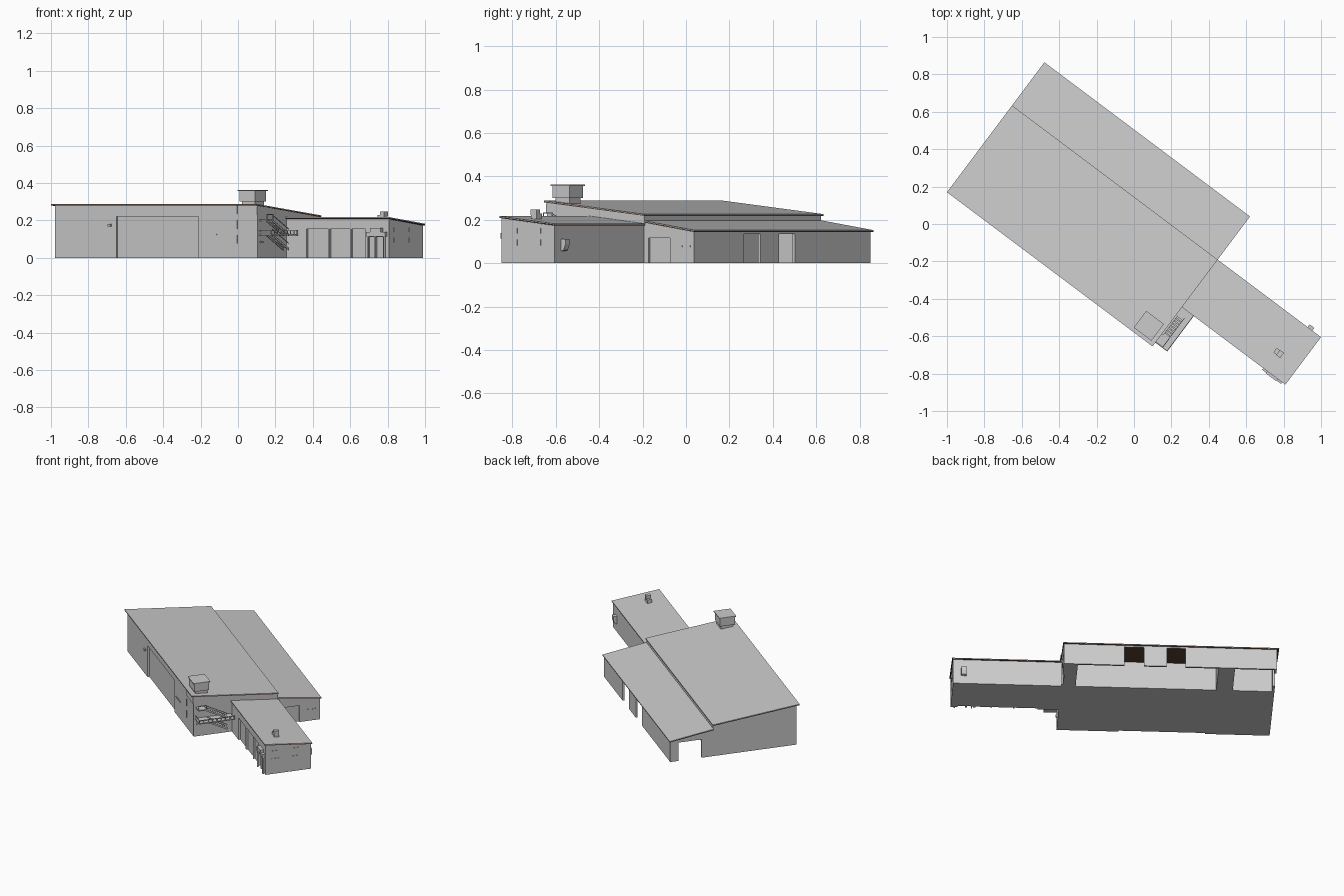
import bpy, bmesh, math
from mathutils import Matrix

# Building axes: u = along the length, v = front to back; turned into place
PLACE = Matrix.Translation((-1, 0.17, 0)) @ Matrix.Rotation(-math.atan(0.75), 4, 'Z')

brown = bpy.data.materials.new("brown_soffit")
brown.diffuse_color = (0.11, 0.055, 0.035, 1)


def prism(name, u0, u1, profile, mat=None):
    """Extrude a (v, z) profile along u."""
    bm = bmesh.new()
    f = bm.faces.new([bm.verts.new((u0, v, z)) for v, z in profile])
    ext = bmesh.ops.extrude_face_region(bm, geom=[f])
    moved = [e for e in ext["geom"] if isinstance(e, bmesh.types.BMVert)]
    bmesh.ops.translate(bm, vec=(u1 - u0, 0, 0), verts=moved)
    bmesh.ops.recalc_face_normals(bm, faces=bm.faces)
    me = bpy.data.meshes.new(name)
    bm.to_mesh(me)
    bm.free()
    ob = bpy.data.objects.new(name, me)
    bpy.context.collection.objects.link(ob)
    ob.matrix_world = PLACE
    if mat:
        me.materials.append(mat)
    return ob


def box(name, u0, u1, v0, v1, z0, z1, mat=None):
    return prism(name, u0, u1, [(v0, z0), (v1, z0), (v1, z1), (v0, z1)], mat)


def cut(target, *size):
    c = box("cutter", *size)
    c.hide_render = True
    c.hide_viewport = True
    m = target.modifiers.new("cut", 'BOOLEAN')
    m.operation = 'DIFFERENCE'
    m.solver = 'EXACT'
    m.object = c


def slab(name, u0, u1, a, b, t, mat=None):
    """Sloping slab between two (v, z) points, t thick."""
    return prism(name, u0, u1, [a, b, (b[0], b[1] - t), (a[0], a[1] - t)], mat)


def roof(name, u0, u1, a, b):
    slab(name, u0, u1, a, b, 0.004)
    slab(name + "_soffit", u0 + 0.001, u1 - 0.001,
         (a[0] + 0.001, a[1] - 0.0042), (b[0] - 0.001, b[1] - 0.0042), 0.004, brown)


# Main hall with recessed sliding door
hall = prism("main_hall", 0.015, 1.37, [(0.015, 0), (0.575, 0), (0.575, 0.218), (0.015, 0.279)])
cut(hall, 0.426, 0.976, -0.1, 0.027, -0.1, 0.22)
roof("main_roof", 0, 1.374, (0, 0.288), (0.58, 0.226))

# Rear lean-to: open below, two doorways at the back, an open end
lean = prism("lean_to", 0.015, 1.37, [(0.575, 0), (0.86, 0), (0.86, 0.144), (0.575, 0.187)])
for u0, u1 in ((0.03, 0.28), (0.385, 1.28)):
    cut(lean, u0, u1, 0.57, 0.848, -0.1, 0.3)
for u0, u1 in ((0.595, 0.715), (0.86, 0.985)):
    cut(lean, u0, u1, 0.8, 0.9, -0.1, 0.135)
cut(lean, -0.1, 0.1, 0.65, 0.805, -0.1, 0.128)
cut(lean, 1.36, 1.4, 0.6, 0.722, -0.1, 0.115)
roof("lean_to_roof", 0, 1.374, (0.575, 0.196), (0.868, 0.152))

# Side wing with three garage doors and an entrance
wing = prism("side_wing", 1.365, 2.058, [(0.27, 0), (0.573, 0), (0.573, 0.173), (0.27, 0.207)])
for u0, u1 in ((1.505, 1.652), (1.66, 1.797), (1.805, 1.9)):
    cut(wing, u0, u1, 0.2, 0.282, -0.1, 0.155)
for u0, u1 in ((1.915, 1.955), (1.965, 2.015)):
    cut(wing, u0, u1, 0.2, 0.285, -0.1, 0.112)
roof("wing_roof", 1.37, 2.065, (0.262, 0.217), (0.58, 0.182))

# Entrance canopy sign board and lamp above
box("entrance_canopy", 1.918, 2.044, 0.252, 0.272, 0.114, 0.138)
box("entrance_canopy_fascia", 1.945, 2.015, 0.248, 0.27, 0.13, 0.158)
for u in (1.925, 2.035):
    box("entrance_post", u - 0.004, u + 0.004, 0.256, 0.264, 0, 0.114)

# Roof vent tower
box("vent_base", 1.25, 1.335, 0.037, 0.117, 0.265, 0.302)
box("vent_box", 1.24, 1.344, 0.027, 0.125, 0.3, 0.357)
box("vent_cap", 1.233, 1.351, 0.02, 0.132, 0.356, 0.362)

# Hooded vent on the wing roof
box("wing_vent_base", 1.91, 1.955, 0.362, 0.392, 0.195, 0.228)
box("wing_vent_hood", 1.93, 1.957, 0.36, 0.394, 0.222, 0.248)

# Windows, lamp and plate on the walls
for z in (0.1, 0.18, 0.26):
    box("tower_window", 1.232, 1.237, 0.009, 0.018, z - 0.025, z + 0.022)
box("tower_panel", 1.238, 1.37, 0.01, 0.018, 0.228, 0.275)
box("wall_plate", 1.015, 1.1, 0.01, 0.018, 0.121, 0.128)
box("wall_lamp", 0.375, 0.392, 0.005, 0.018, 0.168, 0.18)
for z in (0.095, 0.15):
    for v in (0.335, 0.47):
        box("wing_end_window", 2.054, 2.061, v - 0.025, v + 0.025, z - 0.013, z + 0.013)
for v in (0.78, 0.825):
    box("lean_to_window", 1.365, 1.373, v - 0.015, v + 0.015, 0.075, 0.082)

# Meter box on the rear of the wing
prism("rear_meter_box", 1.975, 2.007, [(0.57, 0.055), (0.588, 0.06), (0.598, 0.085), (0.598, 0.112), (0.57, 0.112)])

# Balcony with railing
box("balcony_floor", 1.365, 1.453, 0.025, 0.262, 0.12, 0.127)
box("balcony_rail", 1.449, 1.453, 0.025, 0.262, 0.143, 0.147)
box("balcony_rail_end", 1.368, 1.453, 0.025, 0.029, 0.143, 0.147)
for i in range(9):
    v = 0.025 + i * 0.029
    box("balcony_post", 1.449, 1.453, v, v + 0.004, 0.125, 0.145)

# Two stair flights and the upper landing
box("upper_landing", 1.365, 1.422, 0.03, 0.085, 0.197, 0.204)
box("landing_rail", 1.418, 1.422, 0.03, 0.085, 0.228, 0.233)
for v in (0.03, 0.081):
    box("landing_post", 1.418, 1.422, v, v + 0.004, 0.2, 0.23)
for top in (0.204, 0.127):
    for u in (1.382, 1.418):
        slab("stair_stringer", u, u + 0.003, (0.08, top), (0.225, top - 0.075), 0.012)
    slab("stair_handrail", 1.418, 1.421, (0.08, top + 0.027), (0.225, top - 0.048), 0.004)
    for i in range(9):
        v = 0.085 + i * 0.016
        box("stair_tread", 1.384, 1.419, v, v + 0.012, top - 0.008 - i * 0.0083, top - 0.004 - i * 0.0083)
box("stair_light", 1.365, 1.378, 0.035, 0.055, 0.08, 0.09)
